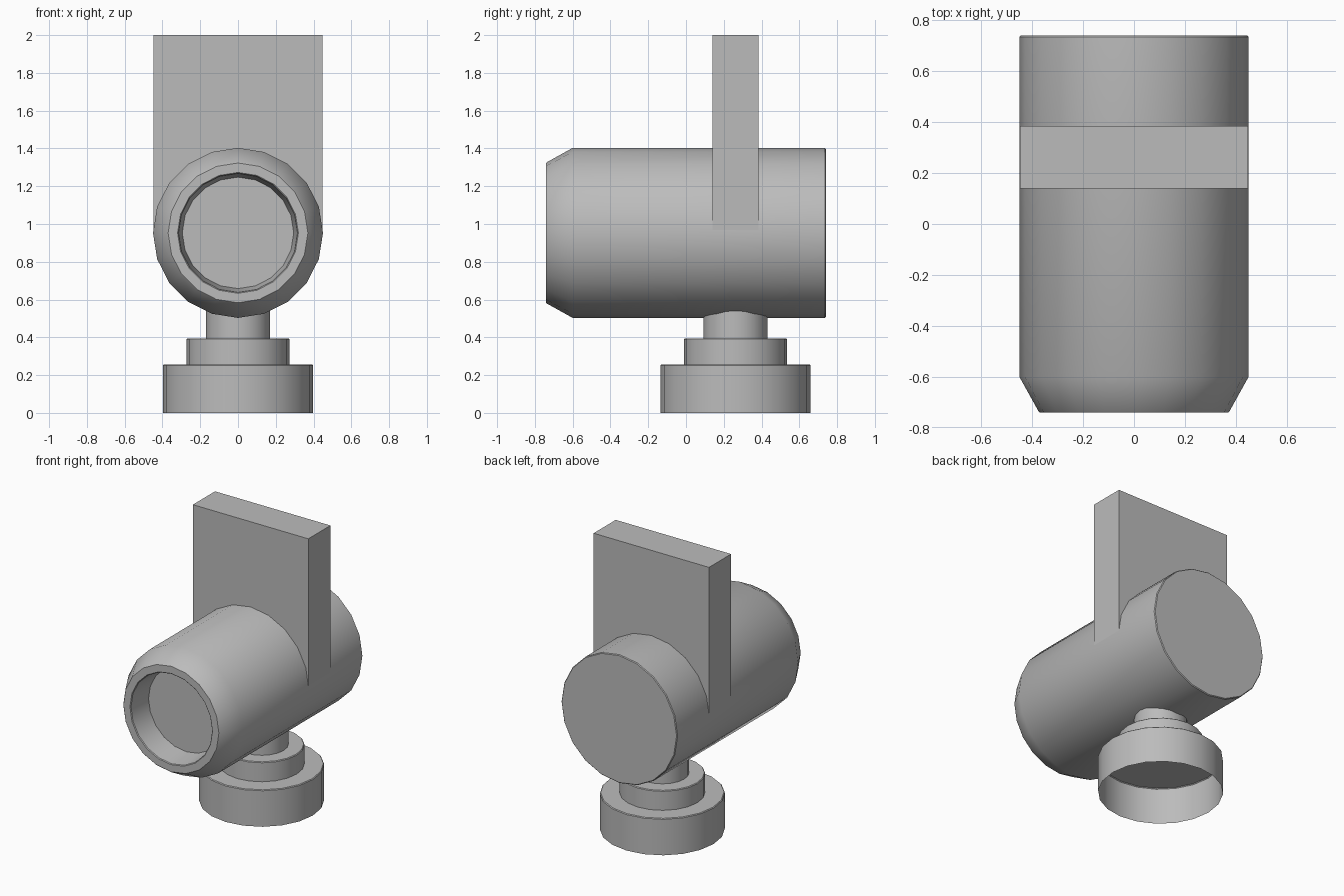
import bpy, bmesh, math
from mathutils import Matrix

default = bpy.data.objects.get("Cube")
if default:
    bpy.data.objects.remove(default, do_unlink=True)

# Single plain grey finish
grey = bpy.data.materials.new("plain_grey")
grey.use_nodes = True
colour = (0.5, 0.5, 0.5, 1)
grey.diffuse_color = colour
grey.node_tree.nodes["Principled BSDF"].inputs["Base Color"].default_value = colour

SIDES = 20
BODY_Z = 0.953
STAND_Y = 0.262


def finish(bm, name, matrix, smooth=True):
    mesh = bpy.data.meshes.new(name)
    bm.transform(matrix)
    bm.to_mesh(mesh)
    bm.free()
    mesh.materials.append(grey)
    obj = bpy.data.objects.new(name, mesh)
    bpy.context.collection.objects.link(obj)
    bpy.ops.object.select_all(action='DESELECT')
    obj.select_set(True)
    bpy.context.view_layer.objects.active = obj
    if smooth:
        bpy.ops.object.shade_smooth_by_angle(angle=math.radians(35))
    return obj


def lathe(name, profile, matrix, cap_start=True):
    """Turn (radius, height) points about z, capping the ends."""
    bm = bmesh.new()
    rings = []
    for r, h in profile:
        angles = [math.tau * i / SIDES for i in range(SIDES)]
        rings.append([bm.verts.new((r * math.cos(a), r * math.sin(a), h)) for a in angles])
    for low, high in zip(rings, rings[1:]):
        for i in range(SIDES):
            j = (i + 1) % SIDES
            bm.faces.new((low[i], low[j], high[j], high[i]))
    bm.faces.new(rings[-1])
    if cap_start:
        bm.faces.new(rings[0][::-1])
    return finish(bm, name, matrix)


# Horizontal barrel: back end, tapered nose, recessed mouth
lathe("barrel", [
    (0.445, -0.74), (0.45, -0.735), (0.45, 0.6), (0.375, 0.735), (0.37, 0.74),
    (0.32, 0.74), (0.315, 0.735), (0.295, 0.57),
], Matrix.Translation((0, 0, BODY_Z)) @ Matrix.Rotation(math.pi / 2, 4, 'X'))

# Upright plate rising from the barrel axis
bm = bmesh.new()
bmesh.ops.create_cube(bm, size=1)
height = 2 - BODY_Z
finish(bm, "upright_plate",
       Matrix.Translation((0, STAND_Y, BODY_Z + height / 2))
       @ Matrix.Diagonal((0.895, 0.245, height, 1)), smooth=False)

# Stepped stand: hollow foot open underneath, collar and neck
stand = Matrix.Translation((0, STAND_Y, 0))
for name, r, low, high in (("foot", 0.397, 0, 0.257),
                           ("collar", 0.272, 0.257, 0.395),
                           ("neck", 0.17, 0.395, 0.6)):
    lathe(name, [(r, low), (r, high - 0.005), (r - 0.005, high)], stand, cap_start=False)
